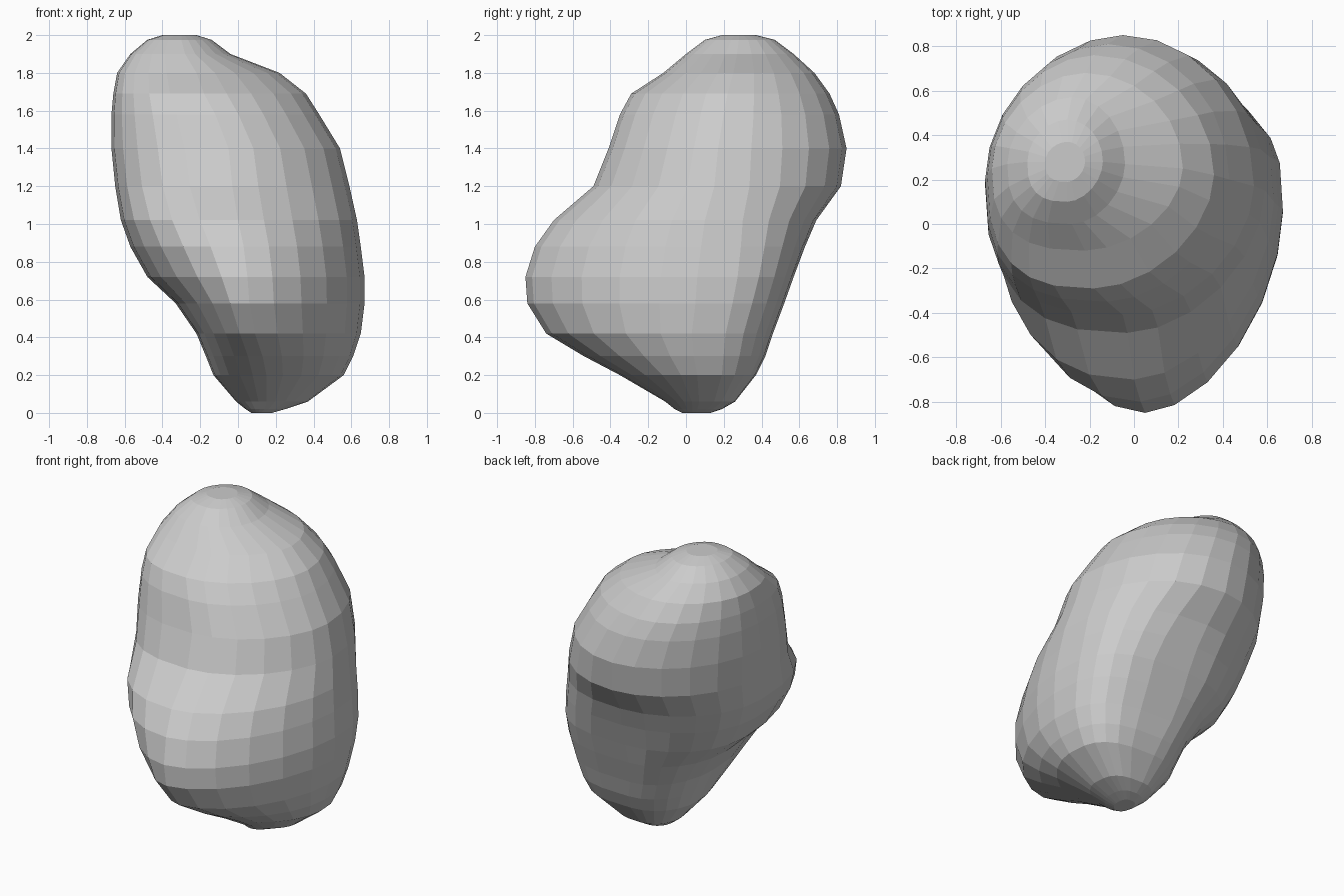
import bpy, bmesh
from math import cos, sin, pi

SIDES = 24

# Horizontal slices: z, left, right, front, back, x of front/back tips, y of side tips
SLICES = [
    (0.00, 0.07, 0.18, -0.02, 0.13, 0.12, 0.05),
    (0.02, 0.04, 0.25, -0.06, 0.19, 0.14, 0.06),
    (0.06, -0.01, 0.37, -0.11, 0.26, 0.15, 0.07),
    (0.20, -0.13, 0.56, -0.35, 0.37, 0.15, 0.06),
    (0.30, -0.17, 0.61, -0.54, 0.42, 0.13, 0.04),
    (0.42, -0.22, 0.65, -0.74, 0.46, 0.09, 0.03),
    (0.58, -0.33, 0.67, -0.84, 0.52, 0.06, 0.05),
    (0.72, -0.48, 0.67, -0.85, 0.57, 0.05, 0.06),
    (0.88, -0.57, 0.65, -0.80, 0.63, 0.03, 0.08),
    (1.02, -0.62, 0.63, -0.70, 0.69, 0.00, 0.10),
    (1.20, -0.65, 0.59, -0.49, 0.82, -0.03, 0.15),
    (1.40, -0.67, 0.54, -0.41, 0.85, -0.05, 0.17),
    (1.58, -0.67, 0.43, -0.35, 0.81, -0.12, 0.20),
    (1.69, -0.66, 0.36, -0.29, 0.76, -0.18, 0.22),
    (1.80, -0.64, 0.22, -0.12, 0.68, -0.22, 0.25),
    (1.90, -0.57, -0.04, 0.00, 0.57, -0.28, 0.27),
    (1.975, -0.48, -0.14, 0.10, 0.47, -0.30, 0.28),
    (2.00, -0.40, -0.22, 0.19, 0.37, -0.30, 0.28),
]

# Squareness of each slice quadrant: (low on the rock, high on the rock)
SQUARENESS = {
    (True, True): (3.1, 2.0),     # back right
    (False, True): (2.1, 1.88),   # back left
    (False, False): (2.0, 2.75),  # front left
    (True, False): (1.75, 1.8),   # front right
}


def roundness(c, s, z):
    low, high = SQUARENESS[(c > 0, s > 0)]
    t = min(max((z - 0.75) / 0.5, 0), 1)
    return low + (high - low) * t


def ring(bm, row):
    z, x0, x1, y0, y1, cx, cy = row
    verts = []
    for i in range(SIDES):
        a = 2 * pi * i / SIDES
        c, s = cos(a), sin(a)
        p = 2 / roundness(c, s, z)
        rx = x1 - cx if c > 0 else x0 - cx
        ry = y1 - cy if s > 0 else y0 - cy
        verts.append(bm.verts.new((cx + rx * abs(c) ** p, cy + ry * abs(s) ** p, z)))
    return verts


# Faceted boulder lofted through the slices
bm = bmesh.new()
rings = [ring(bm, row) for row in SLICES]
for lo, hi in zip(rings, rings[1:]):
    for i in range(SIDES):
        j = (i + 1) % SIDES
        bm.faces.new((lo[i], lo[j], hi[j], hi[i]))
bm.faces.new(rings[0][::-1])
bm.faces.new(rings[-1])
bmesh.ops.recalc_face_normals(bm, faces=bm.faces)

mesh = bpy.data.meshes.new("boulder")
bm.to_mesh(mesh)
bm.free()
boulder = bpy.data.objects.new("boulder", mesh)
bpy.context.collection.objects.link(boulder)
